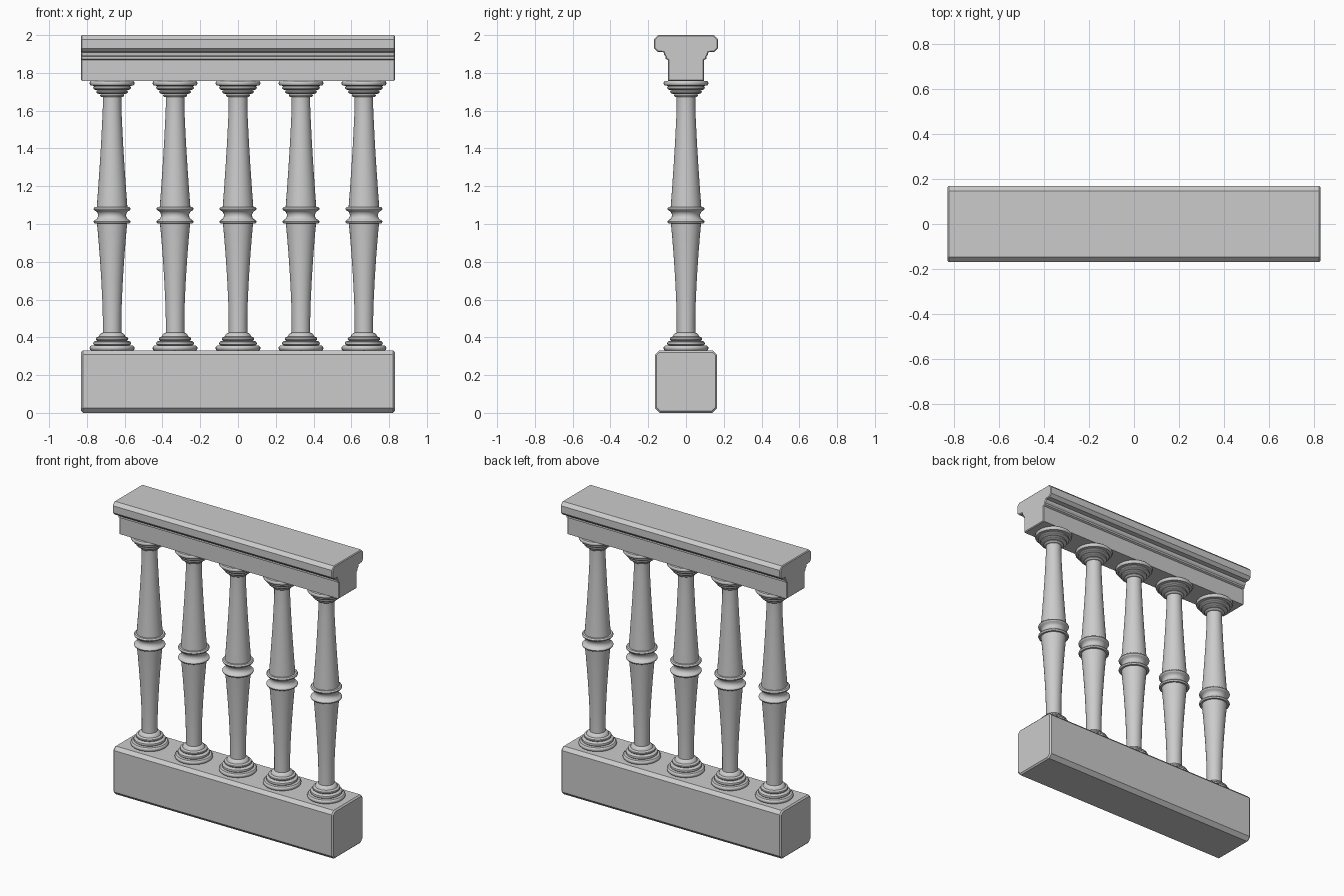
import bpy, bmesh, math

if "Cube" in bpy.data.objects:
    bpy.data.objects.remove(bpy.data.objects["Cube"])

SEGMENTS = 32
HALF = 0.83


def make_object(name, bm):
    bmesh.ops.recalc_face_normals(bm, faces=bm.faces)
    mesh = bpy.data.meshes.new(name)
    bm.to_mesh(mesh)
    bm.free()
    obj = bpy.data.objects.new(name, mesh)
    bpy.context.collection.objects.link(obj)
    return obj


def shade(obj, angle):
    bpy.ops.object.select_all(action='DESELECT')
    obj.select_set(True)
    bpy.context.view_layer.objects.active = obj
    bpy.ops.object.shade_smooth_by_angle(angle=math.radians(angle))


def extrude_profile(name, half_profile, bevel):
    """Mirror a (y, z) half profile, extrude it along x and soften the ends."""
    outline = half_profile + [(-y, z) for y, z in reversed(half_profile)]
    bm = bmesh.new()
    face = bm.faces.new([bm.verts.new((-HALF, y, z)) for y, z in outline])
    new = bmesh.ops.extrude_face_region(bm, geom=[face])["geom"]
    for v in new:
        if isinstance(v, bmesh.types.BMVert):
            v.co.x = HALF
    bmesh.ops.recalc_face_normals(bm, faces=bm.faces)
    ends = [e for e in bm.edges if abs(e.verts[0].co.x - e.verts[1].co.x) < 1e-5]
    bmesh.ops.bevel(bm, geom=ends, offset=bevel, segments=1, affect='EDGES')
    return make_object(name, bm)


def torus_step(r, z0, z1, bulge=0.008):
    """Rounded moulding ring between two heights."""
    h = z1 - z0
    return [(r - bulge, z0), (r - 0.002, z0 + h * 0.2), (r, z0 + h * 0.5),
            (r - 0.002, z0 + h * 0.8), (r - bulge, z1)]


# baluster profile (radius, z) from foot to capital
profile = [(0, 0.325), (0.112, 0.325)]
profile += torus_step(0.119, 0.33, 0.356)
profile += torus_step(0.100, 0.357, 0.380)
profile += torus_step(0.086, 0.382, 0.402)
profile += [(0.070, 0.404), (0.066, 0.414), (0.056, 0.423), (0.049, 0.425)]
profile += [(0.049, 0.50), (0.052, 0.60), (0.058, 0.72), (0.066, 0.84),
            (0.074, 0.94), (0.080, 1.003)]
profile += torus_step(0.098, 1.003, 1.021, 0.006)
profile += [(0.082, 1.026), (0.076, 1.036), (0.074, 1.046), (0.076, 1.056),
            (0.082, 1.066)]
profile += torus_step(0.098, 1.071, 1.090, 0.006)
profile += [(0.081, 1.091), (0.075, 1.17), (0.066, 1.30), (0.058, 1.43),
            (0.052, 1.55), (0.049, 1.62), (0.049, 1.672)]
profile += torus_step(0.064, 1.673, 1.688, 0.006)
profile += torus_step(0.084, 1.690, 1.709)
profile += torus_step(0.100, 1.711, 1.731)
profile += torus_step(0.119, 1.733, 1.757, 0.006)
profile += [(0, 1.762)]

bm = bmesh.new()
verts = [bm.verts.new((r, 0, z)) for r, z in profile]
edges = [bm.edges.new(pair) for pair in zip(verts, verts[1:])]
bmesh.ops.spin(bm, geom=verts + edges, axis=(0, 0, 1), cent=(0, 0, 0),
               angle=math.tau, steps=SEGMENTS)
bmesh.ops.remove_doubles(bm, verts=bm.verts, dist=1e-4)
baluster = make_object("baluster_1", bm)
shade(baluster, 35)

# row of five balusters
baluster.location.x = -2 / 3
for i in range(1, 5):
    copy = baluster.copy()
    copy.name = f"baluster_{i + 1}"
    copy.location.x = (i - 2) / 3
    bpy.context.collection.objects.link(copy)

# plinth block with chamfered edges
extrude_profile("plinth", [(0.140, 0.0), (0.165, 0.025), (0.165, 0.308),
                           (0.143, 0.33)], 0.009)

# handrail with moulded underside
extrude_profile("handrail", [(0.096, 1.757), (0.096, 1.868), (0.108, 1.874),
                             (0.108, 1.886), (0.116, 1.896), (0.118, 1.909),
                             (0.150, 1.911), (0.169, 1.930), (0.169, 1.978),
                             (0.147, 2.0)], 0.005)
